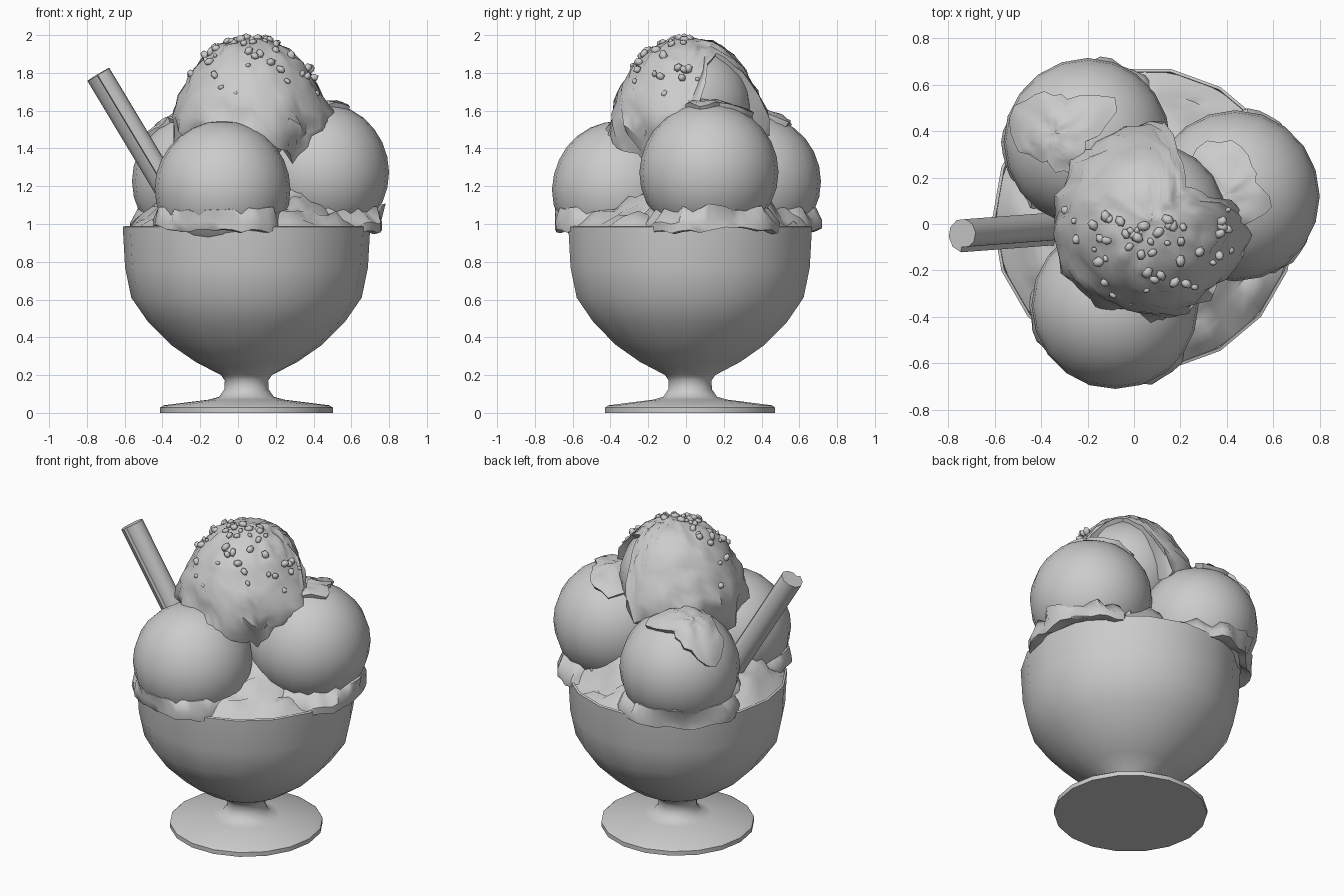
import bpy, bmesh, random
from math import sin, cos, pi, radians, sqrt, hypot, atan2
from mathutils import Vector, noise, Matrix

if "Cube" in bpy.data.objects:
    bpy.data.objects.remove(bpy.data.objects["Cube"])

random.seed(4)
BX, BY = 0.045, 0.022          # bowl axis
TOP = Vector((0.07, 0.01, 1.625))


def n(x, y, z, f):
    return noise.noise(Vector((x, y, z)) * f)


def finish(name, bm, angle=40):
    bmesh.ops.remove_doubles(bm, verts=bm.verts, dist=1e-5)
    bmesh.ops.recalc_face_normals(bm, faces=bm.faces)
    me = bpy.data.meshes.new(name)
    bm.to_mesh(me)
    bm.free()
    ob = bpy.data.objects.new(name, me)
    bpy.context.collection.objects.link(ob)
    bpy.ops.object.select_all(action='DESELECT')
    ob.select_set(True)
    bpy.context.view_layer.objects.active = ob
    bpy.ops.object.shade_smooth_by_angle(angle=radians(angle))
    return ob


def loft(name, rings, caps=(False, False), closed=False, angle=40):
    """Skin closed rings of points into a surface."""
    bm = bmesh.new()
    vs = [[bm.verts.new(p) for p in r] for r in rings]
    k = len(vs[0])
    for i in range(len(vs) if closed else len(vs) - 1):
        a, b = vs[i], vs[(i + 1) % len(vs)]
        for j in range(k):
            bm.faces.new((a[j], a[(j + 1) % k], b[(j + 1) % k], b[j]))
    if caps[0]:
        bm.faces.new(vs[0])
    if caps[1]:
        bm.faces.new(vs[-1])
    return finish(name, bm, angle)


# Footed glass bowl, outside then inside
profile = [(.457, 0), (.457, .028), (.44, .04), (.2, .07), (.145, .085), (.117, .125),
           (.115, .17), (.135, .2), (.27, .27), (.4, .36), (.52, .48), (.61, .61),
           (.643, .77), (.655, .985), (.642, .99), (.625, .8), (.59, .63), (.5, .5),
           (.38, .39), (.2, .29)]
loft("bowl", [[(BX + r * cos(2 * pi * j / 18), BY + r * sin(2 * pi * j / 18), z)
               for j in range(18)] for r, z in profile], (True, True))


# Scoops
def scoop(name, c, r):
    bm = bmesh.new()
    bmesh.ops.create_uvsphere(bm, u_segments=20, v_segments=14, radius=r)
    for v in bm.verts:
        v.co = v.co * (1 + 0.012 * n(*v.co, 4)) + Vector(c)
    finish(name, bm, 60)


scoops = {"front": ((-.08, -.35, 1.185), .36), "right": ((.435, .12, 1.275), .367),
          "back": ((-.2, .352, 1.225), .36), "top": (TOP, .335)}
for k, (c, r) in scoops.items():
    scoop(k + "_scoop", c, r)


# Ragged skirts squeezed out beneath the three lower scoops
def skirt(name, c, R):
    rings = []
    for i in range(44):
        a = 2 * pi * i / 44
        rag = n(cos(a), sin(a), c[0] * 9, 3.5)
        rag2 = n(cos(a), sin(a), c[1] * 9 + 5, 7)
        ring = []
        for dr, z in [(-.06, 1.09), (.0, 1.075 + .05 * rag2), (.035, 1.01 + .03 * rag),
                      (.03, .965 + .04 * rag), (-.01, .96 + .04 * rag), (-.12, 1.0)]:
            base = sqrt(max(R * R - (z - c[2]) ** 2, .02)) if z > 1.02 else R * .93
            rr = base + dr + .03 * rag2 * (dr >= 0)
            x, y = c[0] + rr * cos(a), c[1] + rr * sin(a)
            d = hypot(x - BX, y - BY)
            lim = .715 + .03 * rag
            if d > lim and z < 1.05:
                x, y = BX + (x - BX) * lim / d, BY + (y - BY) * lim / d
            ring.append((x, y, z))
        rings.append(ring)
    loft(name, rings, closed=True, angle=50)


for k in ("front", "right", "back"):
    skirt(k + "_scoop_skirt", *scoops[k])

# Rough ice cream filling the bowl and heaped between the scoops
rings = []
for i in range(15):
    r = .635 * (1 - i / 14) + .002
    ring = []
    for j in range(48):
        x, y = r * cos(2 * pi * j / 48), r * sin(2 * pi * j / 48)
        z = .97 + .4 * (1 - r / .64) ** .9 + (.09 * n(x, y, 1, 7) + .05 * n(x, y, 3, 15)) * min(1, i / 2)
        ring.append((BX + x, BY + y, z))
    rings.append(ring)
loft("ice_cream_filling", rings, (False, True), angle=50)


# Poured coating: a cap whose lower edge runs down by a different angle at each azimuth
def coating(name, c, R, edge, axis=(0, 0, 1), flare=.05, thick=.025, seg=48, rows=16, rough=1):
    axis = Vector(axis).normalized()
    rot = Matrix.Identity(3) if axis.z > .999 else axis.to_track_quat('Z', 'Y').to_matrix()
    rings = []
    for i in range(rows + 2):
        t = min(i / rows, 1)
        ring = []
        for j in range(seg):
            a = 2 * pi * j / seg
            p = j / seg * len(edge)
            e0, e1 = edge[int(p)], edge[(int(p) + 1) % len(edge)]
            lim = e0 + (e1 - e0) * (p % 1) + 5 * n(cos(a), sin(a), R * 7, 5)
            th = radians(max(lim, 8)) * max(t, .002)
            d = Vector((sin(th) * cos(a), sin(th) * sin(a), cos(th)))
            rr = R + thick + rough * (.018 * n(*d, 5) + .012 * n(*d, 11))
            rr += flare * max(0, sin(th) - .3 * cos(th)) * max(0, min(1, (th - 1.2) * 1.6)) * (1 + n(*d, 4))
            if i > rows:
                rr = R - .03
            ring.append(Vector(c) + rot @ (d * rr))
        rings.append(ring)
    loft(name, rings, (True, False), angle=50)


coating("top_coating", TOP, .335,
        [112, 50, 38, 60, 118, 112, 116, 118, 132, 130, 112, 108, 104, 122, 132, 118], flare=.07)
coating("back_scoop_drip", scoops["back"][0], .355, [22, 30, 20, 48, 24, 30, 50, 26],
        axis=(-.4, .12, 1), thick=.025, seg=28, rows=7)
coating("right_scoop_drip", scoops["right"][0], .36, [16, 24, 30, 20, 34, 40, 28, 22],
        axis=(-.1, .03, 1), thick=.022, seg=28, rows=6)

# Nut crumbs stuck in the top coating
bm = bmesh.new()
for i in range(60):
    a, th = radians(random.uniform(-190, 15)), radians(random.uniform(5, 98))
    d = Vector((sin(th) * cos(a), sin(th) * sin(a), cos(th)))
    s = random.uniform(.014, .027)
    m = Matrix.Translation(TOP + d * .365) @ Matrix.Rotation(random.random() * 6, 4, d)
    bmesh.ops.create_icosphere(bm, subdivisions=1, radius=s,
                               matrix=m @ Matrix.Diagonal((1.2, .9, .8, 1)))
finish("nut_crumbs", bm, 60)

# Rolled wafer with an overlapping seam facing the front
a, b = Vector((-.735, -.045, 1.795)), Vector((-.27, -.01, 1.02))
axis = (b - a).normalized()
v = Vector((0, 1, 0)).cross(axis).normalized()
w = axis.cross(v)
section = []
for i in range(11):
    t = radians(-80 + 36 * i)
    r = .078 - .0022 * i
    section.append(v * r * cos(t) + w * r * sin(t))
loft("rolled_wafer", [[e + p for p in section] for e in (a, b)], (True, True), angle=40)
